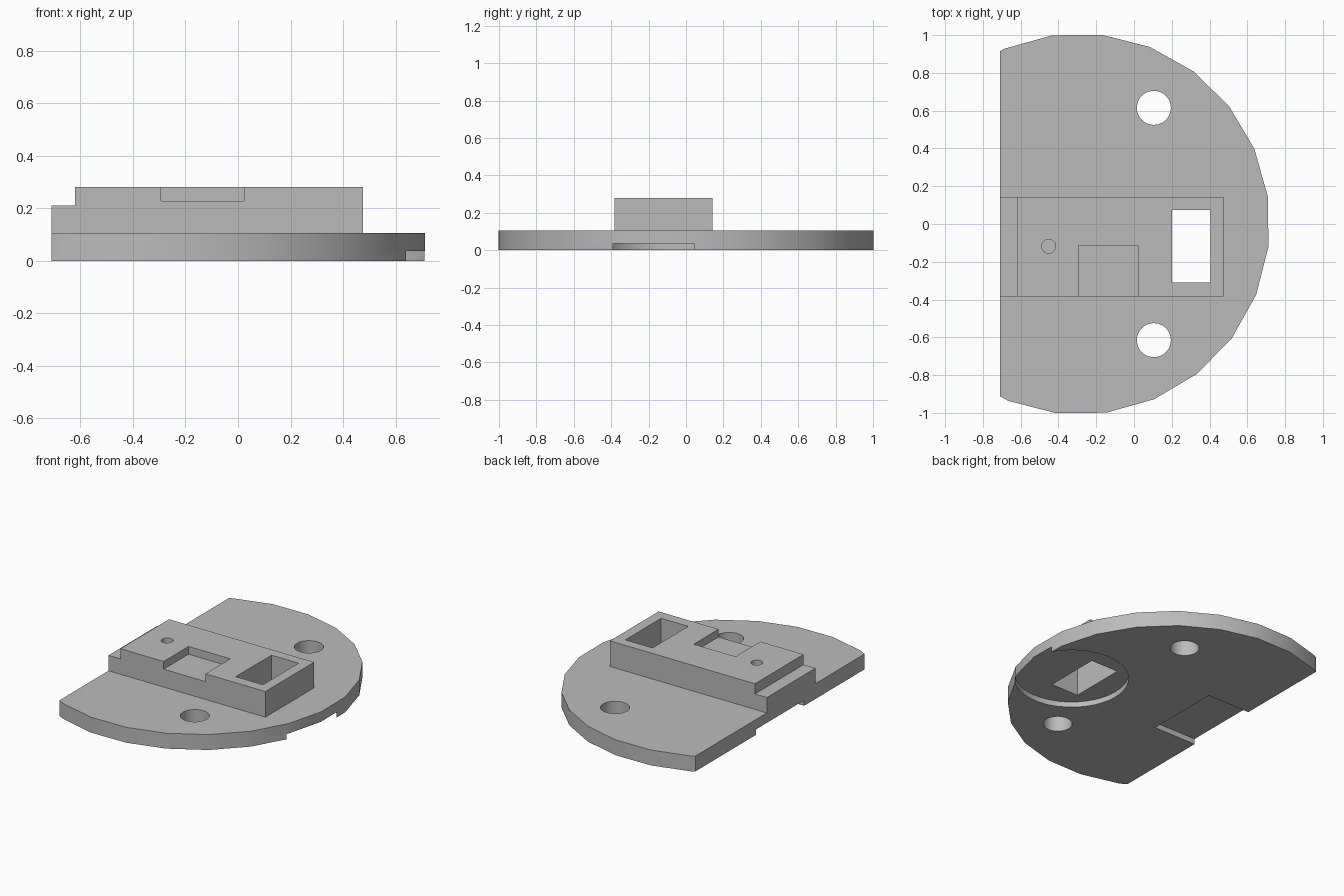
import bpy, bmesh, math

old = bpy.data.objects.get("Cube")
if old:
    bpy.data.objects.remove(old, do_unlink=True)

BACK = -0.71     # straight side of the plate
PLATE_TOP = 0.105
BLOCK_TOP = 0.28

grey = bpy.data.materials.new("plain_grey")
grey.use_nodes = True
colour = (0.5, 0.5, 0.5, 1)
grey.diffuse_color = colour
grey.node_tree.nodes["Principled BSDF"].inputs["Base Color"].default_value = colour


def prism(name, points, offset):
    """Extrude a closed outline of 3D points along an offset."""
    bm = bmesh.new()
    face = bm.faces.new([bm.verts.new(p) for p in points])
    extruded = bmesh.ops.extrude_face_region(bm, geom=[face])["geom"]
    verts = [g for g in extruded if isinstance(g, bmesh.types.BMVert)]
    bmesh.ops.translate(bm, verts=verts, vec=offset)
    bmesh.ops.recalc_face_normals(bm, faces=bm.faces)
    mesh = bpy.data.meshes.new(name)
    bm.to_mesh(mesh)
    bm.free()
    mesh.materials.append(grey)
    obj = bpy.data.objects.new(name, mesh)
    bpy.context.collection.objects.link(obj)
    return obj


def box(name, x0, x1, y0, y1, z0, z1):
    corners = [(x0, y0, z0), (x1, y0, z0), (x1, y1, z0), (x0, y1, z0)]
    return prism(name, corners, (0, 0, z1 - z0))


def cylinder(name, x, y, r, z0, z1, sides=48, turn=0.0):
    ring = [math.radians(turn) + math.tau * i / sides for i in range(sides)]
    points = [(x + r * math.cos(a), y + r * math.sin(a), z0) for a in ring]
    return prism(name, points, (0, 0, z1 - z0))


def combine(target, other, operation):
    """Apply a boolean and drop the helper."""
    other.hide_render = True
    mod = target.modifiers.new("boolean", "BOOLEAN")
    mod.operation = operation
    mod.solver = "EXACT"
    mod.object = other
    bpy.context.view_layer.objects.active = target
    bpy.ops.object.modifier_apply(modifier=mod.name)
    bpy.data.objects.remove(other, do_unlink=True)


# Round plate cut off straight on one side
plate = cylinder("mounting_plate", -0.29, 0, 1.009, 0, PLATE_TOP, 24, 8.2)
combine(plate, box("side_trim", -2, BACK, -2, 2, -1, 1), "DIFFERENCE")

# Raised block with a low step at the straight side
profile = [(BACK, 0.06), (0.475, 0.06), (0.475, BLOCK_TOP), (-0.62, BLOCK_TOP),
           (-0.62, 0.21), (BACK, 0.21)]
block = prism("raised_block", [(x, -0.383, z) for x, z in profile], (0, 0.525, 0))
combine(plate, block, "UNION")

# Openings and recesses
cutters = [
    box("slot", 0.2, 0.405, -0.31, 0.075, -1, 1),
    box("block_notch", -0.293, 0.022, -0.6, -0.115, 0.227, 1),
    box("underside_notch", -1, -0.39, -0.26, 0.26, -1, 0.037),
    cylinder("underside_recess", 0.4, -0.127, 0.355, -1, 0.037, 64),
    cylinder("pin_hole", -0.452, -0.118, 0.037, PLATE_TOP, 1, 32),
]
for side in (-1, 1):
    cutters.append(cylinder("bolt_hole", 0.105, side * 0.615, 0.09, -1, 1))
for cutter in cutters:
    combine(plate, cutter, "DIFFERENCE")

# Smooth round walls, crisp edges
bpy.ops.object.select_all(action="DESELECT")
plate.select_set(True)
bpy.context.view_layer.objects.active = plate
bpy.ops.object.shade_smooth_by_angle(angle=math.radians(30))
